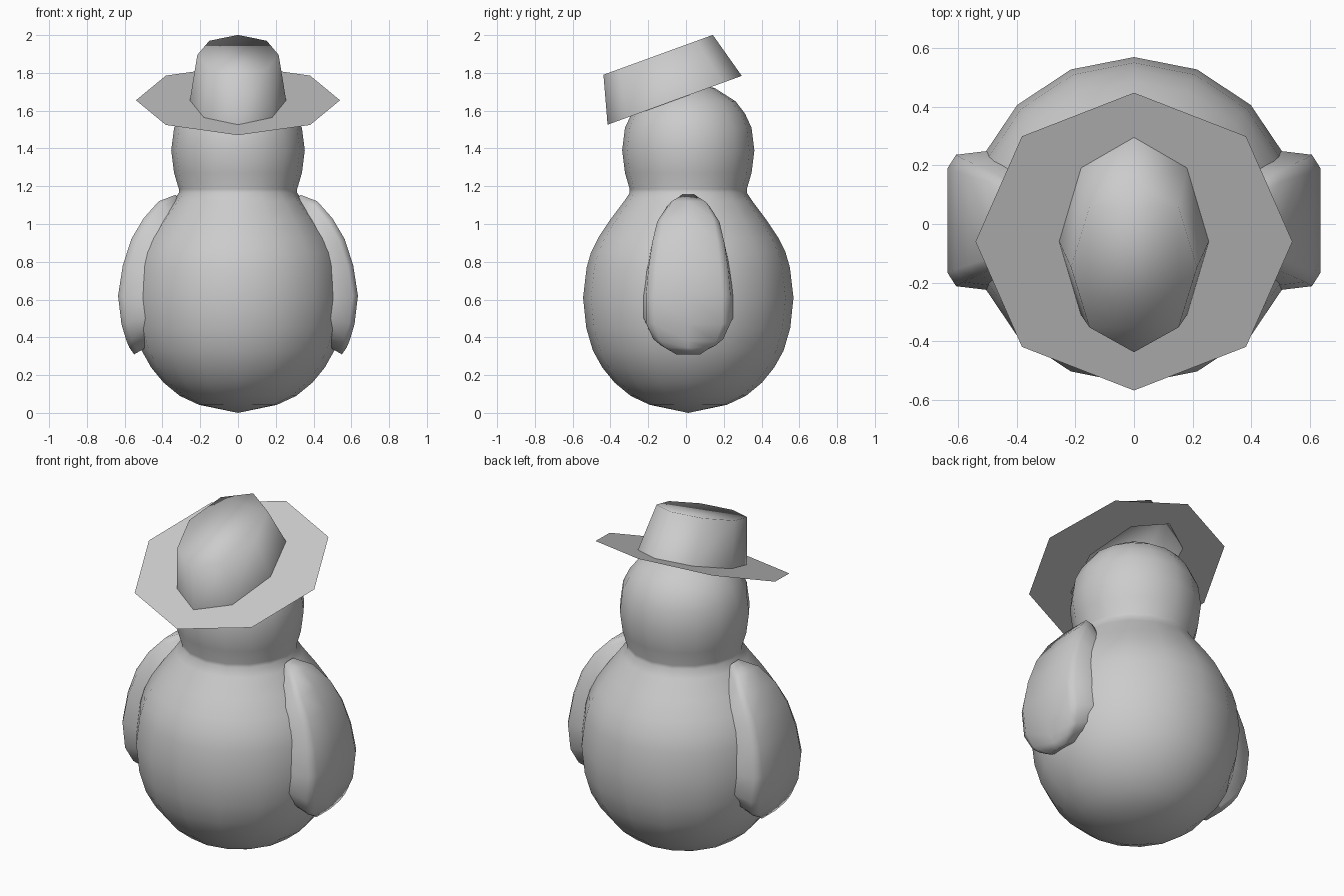
import bpy, bmesh
from math import sin, cos, pi, radians
from mathutils import Vector, Matrix

if "Cube" in bpy.data.objects:
    bpy.data.objects.remove(bpy.data.objects["Cube"])


def loft(name, rows, closed=True, cap_end=False, smooth=True):
    """Skin successive rows of points with quads."""
    bm = bmesh.new()
    vs = [[bm.verts.new(p) for p in row] for row in rows]
    n = len(rows[0])
    for a, b in zip(vs, vs[1:]):
        for i in range(n if closed else n - 1):
            j = (i + 1) % n
            bm.faces.new((a[i], a[j], b[j], b[i]))
    if cap_end:
        bm.faces.new(vs[-1])
    bmesh.ops.remove_doubles(bm, verts=bm.verts, dist=1e-4)
    bmesh.ops.recalc_face_normals(bm, faces=bm.faces)
    me = bpy.data.meshes.new(name)
    bm.to_mesh(me)
    bm.free()
    for p in me.polygons:
        p.use_smooth = smooth
    ob = bpy.data.objects.new(name, me)
    bpy.context.collection.objects.link(ob)
    return ob


def ellipse(rx, ry, z, n, cy=0.0):
    return [Vector((rx * cos(2 * pi * i / n), cy + ry * sin(2 * pi * i / n), z))
            for i in range(n)]


# Body and head: one turned profile (radius, height)
profile = [(0, 0), (.205, .043), (.305, .09), (.39, .16), (.455, .24), (.505, .33),
           (.54, .45), (.557, .61), (.538, .77), (.515, .85), (.475, .93), (.415, 1.02),
           (.34, 1.12), (.31, 1.165), (.31, 1.185), (.335, 1.27), (.35, 1.39),
           (.335, 1.51), (.30, 1.585), (.25, 1.65), (.14, 1.72), (0, 1.75)]
loft("body_and_head", [ellipse(r * 1.01, r, z, 16, .012) for r, z in profile])

# Wings: rounded plates following the body, (height, outer x, half width)
outline = [(1.155, .33, .04), (1.12, .42, .11), (1.03, .50, .165), (.92, .565, .19),
           (.78, .61, .21), (.62, .635, .224), (.47, .617, .224), (.38, .59, .185),
           (.345, .575, .145), (.31, .55, .08)]
section = [(-1.08, .72), (-1, .955), (-.8, 1), (0, 1), (.8, 1), (1, .955), (1.08, .72)]
ZC = .62
for side, label in ((1, "right"), (-1, "left")):
    def row(z, x, w, inner=False):
        return [Vector((side * x * (.72 if inner else d), .012 + t * w,
                        ZC + (z - ZC) * (.72 if inner else d))) for t, d in section]
    rows = [row(*outline[0], True)] + [row(*o) for o in outline] + [row(*outline[-1], True)]
    loft("wing_" + label, rows, closed=False)

# Hat: flat brim ring and tapered oval crown, tipped forward
tilt = Matrix.Translation((0, -.06, 1.655)) @ Matrix.Rotation(radians(20), 4, 'X')
base = ellipse(.255, .378, 0, 8)
brim = loft("hat_brim", [ellipse(.54, .54, 0, 8), base], smooth=False)
crown = loft("hat_crown", [base, ellipse(.215, .308, .256, 8)], cap_end=True)
for ob in (brim, crown):
    ob.data.transform(tilt)
# Brim faces upward
if brim.data.polygons[0].normal.z < 0:
    brim.data.flip_normals()
